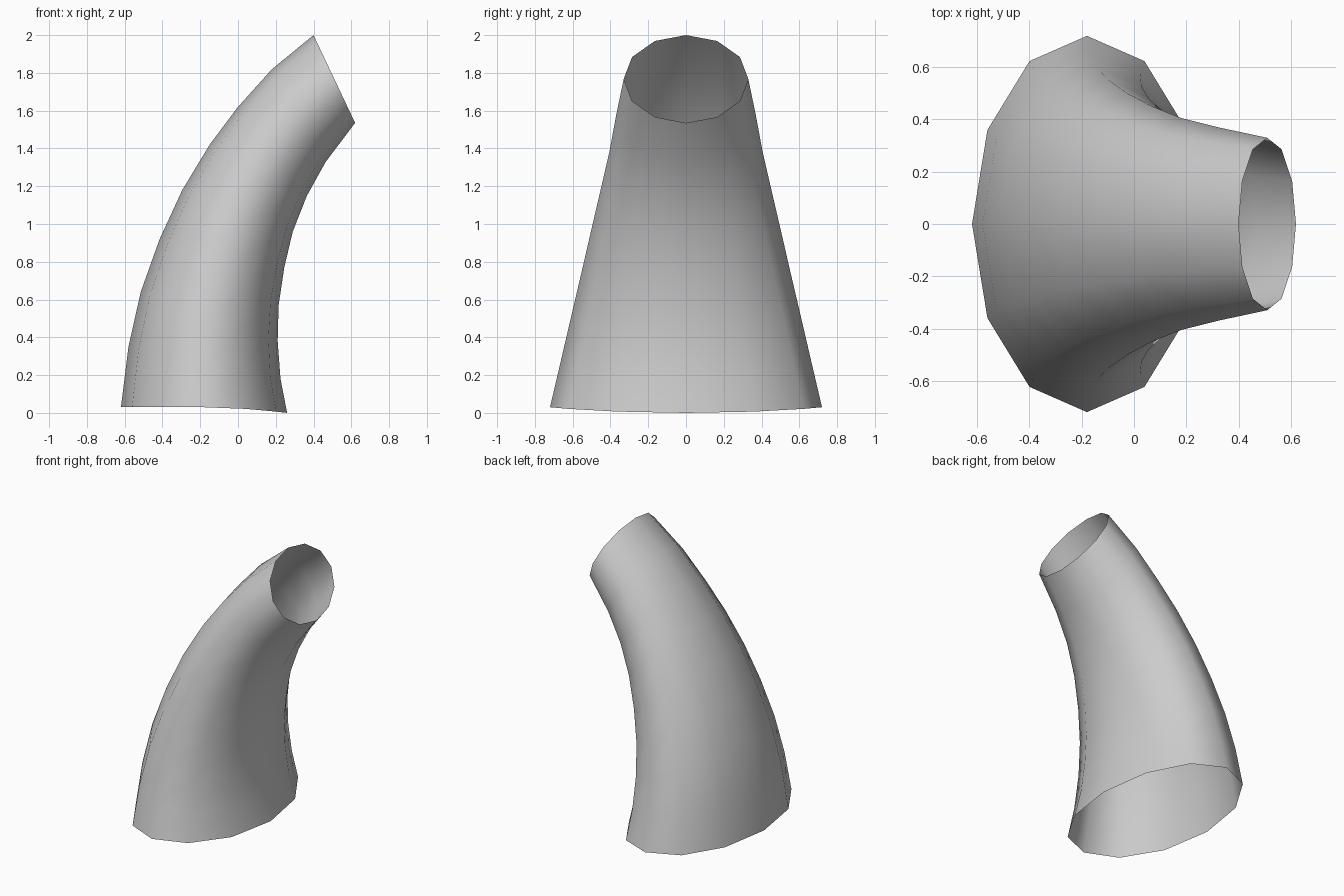
import bpy, bmesh
from math import sin, cos, pi

if "Cube" in bpy.data.objects:
    bpy.data.objects.remove(bpy.data.objects["Cube"])

SIDES = 12
# Each ring: outer-curve (x, z), inner-curve (x, z), half depth in y
RINGS = [
    ((-0.62, 0.03), (0.26, 0.00), 0.72),
    ((-0.58, 0.35), (0.225, 0.18), 0.665),
    ((-0.515, 0.64), (0.21, 0.38), 0.608),
    ((-0.415, 0.92), (0.215, 0.57), 0.553),
    ((-0.295, 1.18), (0.245, 0.77), 0.50),
    ((-0.15, 1.42), (0.29, 0.96), 0.45),
    ((0.0, 1.62), (0.365, 1.15), 0.405),
    ((0.18, 1.82), (0.465, 1.33), 0.37),
    ((0.40, 2.00), (0.62, 1.535), 0.33),
]

# Open, curved, tapering tube lofted through elliptical rings
bm = bmesh.new()
loops = []
for i, ((xo, zo), (xi, zi), depth) in enumerate(RINGS):
    loop = []
    for k in range(SIDES):
        a = 2 * pi * k / SIDES
        t = (1 + cos(a)) / 2
        x, y, z = xo + (xi - xo) * t, depth * sin(a), zo + (zi - zo) * t
        if i == 0:  # base rim dips only towards the inner side
            z = 0.03 - 0.03 * max(cos(a), 0) ** 1.8
        loop.append(bm.verts.new((x, y, z)))
    loops.append(loop)
for a, b in zip(loops, loops[1:]):
    for k in range(SIDES):
        n = (k + 1) % SIDES
        bm.faces.new((a[k], a[n], b[n], b[k]))
for f in bm.faces:
    f.smooth = True

mesh = bpy.data.meshes.new("curved_horn_tube")
bm.to_mesh(mesh)
bm.free()
obj = bpy.data.objects.new("curved_horn_tube", mesh)
bpy.context.collection.objects.link(obj)
